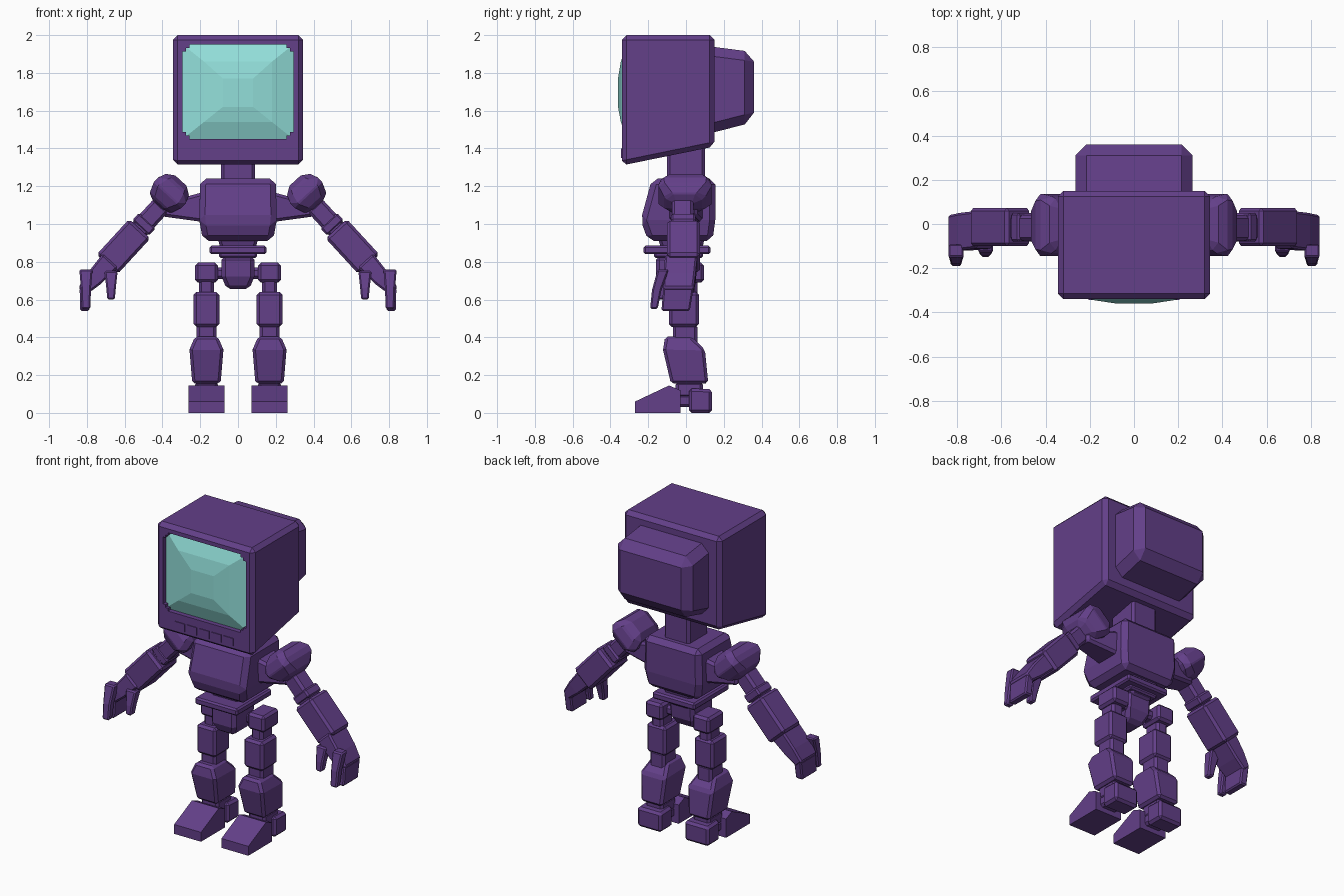
import bpy, bmesh
from mathutils import Vector

if "Cube" in bpy.data.objects:
    bpy.data.objects.remove(bpy.data.objects["Cube"], do_unlink=True)


def material(name, rgb):
    mat = bpy.data.materials.new(name)
    mat.use_nodes = True
    mat.diffuse_color = (*rgb, 1)
    mat.node_tree.nodes["Principled BSDF"].inputs["Base Color"].default_value = (*rgb, 1)
    return mat


PURPLE = material("purple", (.125, .05, .25))
TEAL = material("screen teal", (.29, .74, .7))

# Each frame turns (across, other, along) into a point in space
SHOULDER = Vector((.405, 0, 1.1))
ARM_AXIS = Vector((.68, 0, -.74)).normalized()
ARM_ACROSS = Vector((-ARM_AXIS.z, 0, ARM_AXIS.x))


def upward(across, other, along):
    return Vector((across, other, along))


def backward(across, other, along):
    return Vector((across, along, other))


def sideways(across, other, along):
    return Vector((along, across, other))


def down_arm(across, other, along):
    return SHOULDER + ARM_AXIS * along + ARM_ACROSS * across + Vector((0, other, 0))


def stack(name, frame, *sections, center=0, bevel=.015, mirror=False, mat=PURPLE):
    """Skin rectangles (along, half width, low, high) and chamfer the sharp edges."""
    bm = bmesh.new()
    rings = []
    for along, half, low, high in sections:
        left, right = center - half, center + half
        corners = ((left, low), (right, low), (right, high), (left, high))
        rings.append([bm.verts.new(frame(a, b, along)) for a, b in corners])
    for ring, following in zip(rings, rings[1:]):
        for i in range(len(ring)):
            bm.faces.new((ring[i - 1], ring[i], following[i], following[i - 1]))
    bm.faces.new(rings[0])
    bm.faces.new(rings[-1])
    bmesh.ops.recalc_face_normals(bm, faces=bm.faces)
    if bevel:
        sharp = [e for e in bm.edges if e.calc_face_angle() > .6]
        bmesh.ops.bevel(bm, geom=sharp, offset=bevel, offset_type='OFFSET',
                        segments=1, profile=.5, affect='EDGES', clamp_overlap=True)
    mesh = bpy.data.meshes.new(name)
    bm.to_mesh(mesh)
    bm.free()
    mesh.materials.append(mat)
    part = bpy.data.objects.new(name, mesh)
    bpy.context.collection.objects.link(part)
    if mirror:
        part.modifiers.new("Mirror", 'MIRROR').use_mirror_merge = False
    return part


def block(name, frame, start, end, half, low, high, **options):
    """A straight chamfered box."""
    return stack(name, frame, (start, half, low, high), (end, half, low, high), **options)


# Head casing with a sloped underside
FRONT, RECESS = -.34, -.31
SCREEN_HALF, SCREEN_LOW, SCREEN_HIGH = .293, 1.45, 1.95
casing = stack("head_casing", backward, (FRONT, .345, 1.31, 2), (.15, .345, 1.41, 2), bevel=.025)

# Sink the screen opening into the front of the casing
bm = bmesh.new()
bm.from_mesh(casing.data)
face = min(bm.faces, key=lambda f: f.calc_center_median().y)
middle = face.calc_center_median().z
for depth in (FRONT, RECESS):
    face = bmesh.ops.extrude_discrete_faces(bm, faces=[face])["faces"][0]
    for v in face.verts:
        v.co = (SCREEN_HALF if v.co.x > 0 else -SCREEN_HALF, depth,
                SCREEN_HIGH if v.co.z > middle else SCREEN_LOW)
bm.to_mesh(casing.data)
bm.free()

# Tube housing behind the head
stack("head_back", backward, (.05, .265, 1.46, 1.95), (.36, .265, 1.54, 1.91), bevel=.05)

# Bulging screen
stack("screen", backward, (RECESS, SCREEN_HALF, SCREEN_LOW, SCREEN_HIGH),
      (-.345, .18, 1.54, 1.86), (-.36, .08, 1.62, 1.77), bevel=0, mat=TEAL)

# Stepped corners of the screen frame
STEP = .018
for wide, tall in ((STEP, STEP * 2), (STEP * 2, STEP)):
    for low in (SCREEN_LOW, SCREEN_HIGH - tall):
        block("frame_step", backward, FRONT, RECESS, wide / 2, low, low + tall,
              center=SCREEN_HALF - wide / 2, bevel=0, mirror=True)

# Row of buttons below the screen
for i in range(5):
    block("button", backward, FRONT - .005, FRONT, .035, 1.35, 1.4,
          center=(i - 2) * .085, bevel=0)

# Neck, chest, waist, belt and pelvis
block("neck", upward, 1.2, 1.45, .09, -.1, .1)
stack("chest", upward, (.91, .185, -.2, .14), (1.02, .205, -.24, .155),
      (1.24, .2, -.18, .155), bevel=.03)
stack("waist", upward, (.8, .07, -.11, .07), (.93, .11, -.15, .1))
block("belt", upward, .84, .885, .15, -.225, .13, bevel=.01)
block("belt_underside", upward, .82, .85, .1, -.17, .09, bevel=.01)
stack("pelvis", upward, (.655, .06, -.13, .01), (.72, .087, -.16, .05),
      (.83, .087, -.16, .06), bevel=.02)
block("hip_axle", sideways, -.13, .13, .04, .71, .77)

# Legs, from hip to foot
leg = dict(center=.167, mirror=True)
block("hip_block", upward, .69, .795, .06, -.065, .095, **leg)
block("hip_joint", upward, .62, .71, .04, -.055, .06, **leg)
block("thigh", upward, .455, .64, .068, -.09, .068, **leg)
block("knee_joint", upward, .36, .47, .053, -.07, .06, **leg)
stack("shin", upward, (.155, .075, -.08, .118), (.335, .09, -.122, .1),
      (.405, .06, -.11, .03), **leg)
block("ankle", upward, .08, .165, .06, -.055, .09, **leg)
block("foot_hub", backward, -.05, .03, .06, .03, .1, **leg)
stack("toe", backward, (-.27, .095, 0, .06), (-.09, .095, 0, .145),
      (-.03, .095, 0, .12), bevel=0, **leg)
stack("heel", backward, (.015, .085, 0, .13), (.138, .085, 0, .125), **leg)

# Shoulders
stack("shoulder_link", sideways, (.18, .09, 1.01, 1.17), (.4, .06, 1.04, 1.11), mirror=True)
stack("shoulder", down_arm, (-.165, .07, -.1, .1), (-.1, .1, -.15, .14),
      (-.03, .1, -.14, .13), (.02, .05, -.08, .06), center=.012, bevel=.03, mirror=True)

# Arms
block("upper_arm", down_arm, 0, .2, .052, -.075, .04, mirror=True)
block("elbow", down_arm, .11, .165, .06, -.08, .05, bevel=.01, mirror=True)
block("forearm", down_arm, .17, .425, .076, -.1, .073, mirror=True)

# Hands
stack("palm", down_arm, (.4, .055, -.11, .06), (.53, .045, -.12, .05),
      (.62, .028, -.12, .04), bevel=.01, mirror=True)
stack("outer_fingers", upward, (.54, .025, -.13, .02), (.66, .026, -.12, .04),
      center=.812, bevel=.008, mirror=True)
stack("index_finger", upward, (.55, .024, -.19, -.15), (.65, .026, -.18, -.13),
      (.76, .035, -.15, -.09), center=.805, bevel=.008, mirror=True)
stack("thumb", upward, (.6, .02, -.15, -.105), (.66, .025, -.145, -.09),
      (.75, .035, -.125, -.06), center=.672, bevel=.008, mirror=True)
